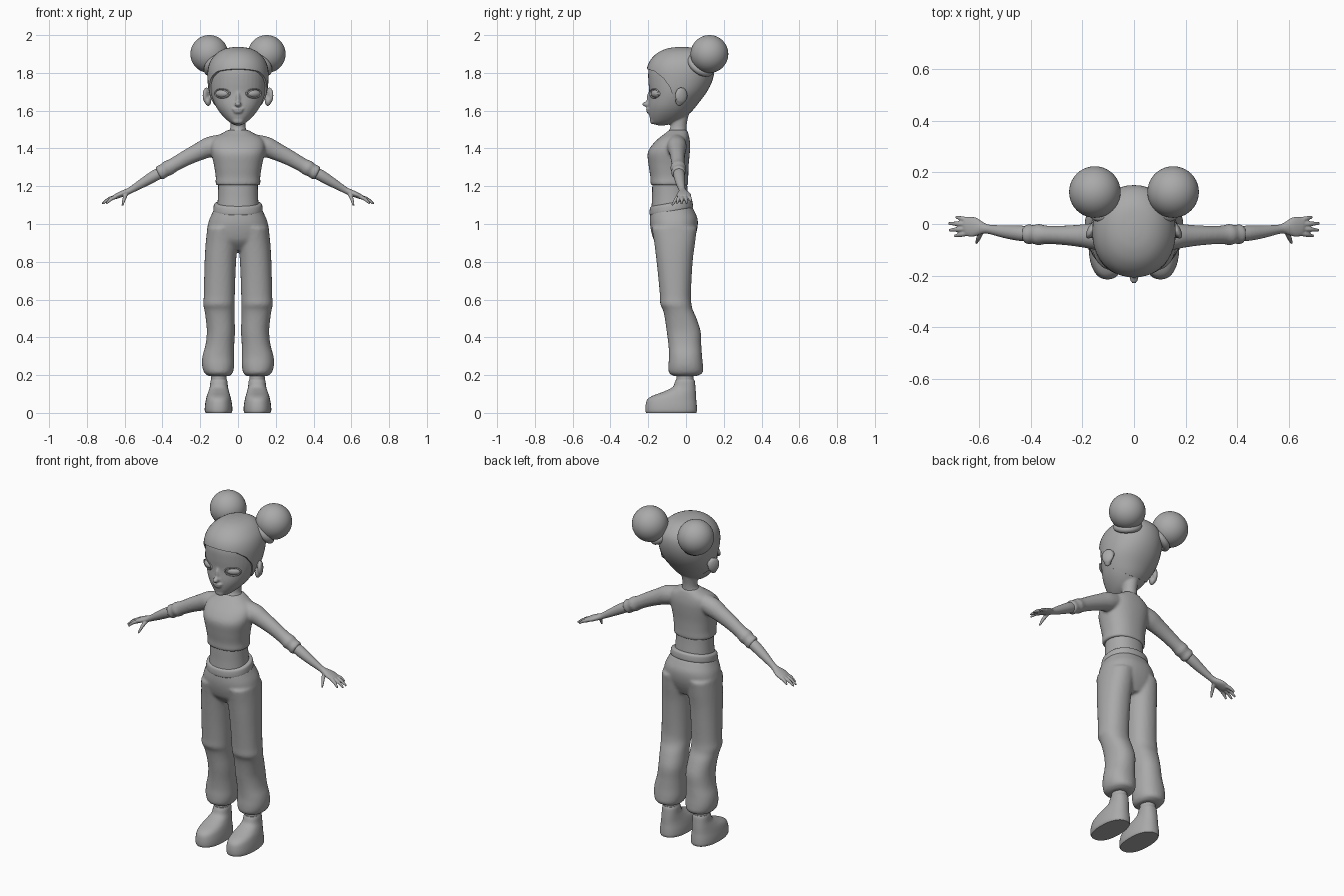
import bpy, bmesh, math
from mathutils import Vector

if "Cube" in bpy.data.objects:
    bpy.data.objects.remove(bpy.data.objects["Cube"])

GREY = bpy.data.materials.new("soft_grey")
GREY.diffuse_color = (0.4, 0.4, 0.4, 1)
GREY.use_nodes = True
GREY.node_tree.nodes["Principled BSDF"].inputs["Base Color"].default_value = GREY.diffuse_color


def spline(rows, steps=4):
    """Smooth a list of number tuples with a Catmull-Rom curve."""
    out = []
    for i in range(len(rows) - 1):
        a, b, c, d = (rows[max(0, min(len(rows) - 1, i + k))] for k in (-1, 0, 1, 2))
        for s in range(steps):
            t = s / steps
            out.append([0.5 * (2 * q + (r - p) * t + (2 * p - 5 * q + 4 * r - w) * t * t
                               + (3 * q - p - 3 * r + w) * t ** 3)
                        for p, q, r, w in zip(a, b, c, d)])
    return out + [list(rows[-1])]


def oval(n, p):
    for i in range(n):
        a = 2 * math.pi * i / n
        c, s = math.cos(a), math.sin(a)
        yield math.copysign(abs(c) ** (2 / p), c), math.copysign(abs(s) ** (2 / p), s)


def stack(rows, side=1, p=2.0, n=40, grow=0.0, tilt=0.0):
    """Level rings from rows of (z, x left, x right, y front, y back)."""
    rings = []
    for z, x0, x1, y0, y1 in spline(rows):
        cx, cy, rx, ry = (x0 + x1) / 2, (y0 + y1) / 2, (x1 - x0) / 2 + grow, (y1 - y0) / 2 + grow
        rings.append([Vector((side * (cx + rx * c), cy + ry * s, z + tilt * (cy + ry * s)))
                      for c, s in oval(n, p)])
    return rings


def wide(rows, **kw):
    """Centred stack from rows of (z, half width, y front, y back)."""
    return stack([(z, -w, w, a, b) for z, w, a, b in rows], **kw)


def tube(rows, side=1, n=20, steps=4):
    """Rings along a path of (x, y, z, horizontal radius, vertical radius)."""
    pts = spline(rows, steps)
    rings = []
    for i, (x, y, z, ra, rb) in enumerate(pts):
        d = Vector(pts[min(i + 1, len(pts) - 1)][:3]) - Vector(pts[max(i - 1, 0)][:3])
        u = d.cross(Vector((0, 0, 1))).normalized()
        v = u.cross(d).normalized()
        ring = [Vector((x, y, z)) + u * ra * c + v * rb * s for c, s in oval(n, 2)]
        rings.append([Vector((side * q.x, q.y, q.z)) for q in ring])
    return rings


def ball(cx, cy, cz, rx, ry, rz, turn=0.0, n=24):
    """Ellipsoid rings, turned about z."""
    rings = []
    for i in range(1, n // 2):
        a = math.pi * i / (n // 2)
        ring = []
        for c, s in oval(n, 2):
            x, y = rx * math.sin(a) * c, ry * math.sin(a) * s
            ring.append(Vector((cx + x * math.cos(turn) - y * math.sin(turn),
                                cy + x * math.sin(turn) + y * math.cos(turn), cz - rz * math.cos(a))))
        rings.append(ring)
    return rings


def build(name, parts, voxel=0, smooth=3):
    """Skin ring lists into one object, optionally fused by a voxel remesh."""
    bm = bmesh.new()
    for rings in parts:
        vs = [[bm.verts.new(q) for q in r] for r in rings]
        n = len(vs[0])
        for a, b in zip(vs, vs[1:]):
            for i in range(n):
                bm.faces.new((a[i], a[(i + 1) % n], b[(i + 1) % n], b[i]))
        bm.faces.new(vs[0][::-1])
        bm.faces.new(vs[-1])
    bmesh.ops.recalc_face_normals(bm, faces=bm.faces[:])
    me = bpy.data.meshes.new(name)
    bm.to_mesh(me)
    bm.free()
    ob = bpy.data.objects.new(name, me)
    bpy.context.collection.objects.link(ob)
    me.materials.append(GREY)
    finish(ob)
    if voxel:
        m = ob.modifiers.new("fuse", 'REMESH')
        m.mode, m.voxel_size, m.use_smooth_shade = 'VOXEL', voxel, True
        m = ob.modifiers.new("soften", 'SMOOTH')
        m.factor, m.iterations = 0.5, smooth
    return ob


def finish(ob):
    bpy.ops.object.select_all(action='DESELECT')
    ob.select_set(True)
    bpy.context.view_layer.objects.active = ob
    bpy.ops.object.shade_smooth_by_angle(angle=math.radians(45))


# Head with neck, ears, nose, lips and chin
skull = [(1.522, .012, -.15, -.11), (1.533, .036, -.178, -.07), (1.555, .064, -.19, -.02),
         (1.59, .096, -.197, .022), (1.63, .121, -.199, .055), (1.69, .144, -.194, .1),
         (1.75, .152, -.199, .13), (1.81, .151, -.199, .142), (1.86, .135, -.18, .134),
         (1.9, .1, -.14, .1), (1.922, .058, -.09, .055), (1.93, .01, -.04, -.01)]
neck = [(1.455, .07, -.11, 0), (1.48, .056, -.1, .003), (1.505, .042, -.085, .003),
        (1.54, .04, -.08, .006), (1.6, .045, -.08, .02)]
head = [wide(skull, p=2.1), wide(neck),
        ball(0, -.208, 1.634, .017, .024, .014),
        ball(0, -.195, 1.66, .011, .014, .04),
        ball(0, -.196, 1.608, .032, .016, .008),
        ball(0, -.195, 1.594, .026, .016, .008),
        ball(0, -.175, 1.546, .03, .016, .018)]
for s in (1, -1):
    head += [ball(s * .166, -.025, 1.68, .016, .036, .044, s * .45),
             ball(s * .158, -.035, 1.65, .016, .022, .026, s * .3)]
build("head", head, .006, 3)

# Eyes with lid rims
for s, tag in ((1, "left"), (-1, "right")):
    build(tag + "_eye", [ball(s * .082, -.157, 1.69, .041, .023, .022, s * .5)])
    bpy.ops.mesh.primitive_torus_add(major_radius=.042, minor_radius=.005, major_segments=32,
                                     minor_segments=8, location=(s * .083, -.168, 1.691),
                                     rotation=(math.pi / 2, 0, s * .5))
    lid = bpy.context.object
    lid.name = tag + "_eyelid"
    lid.scale = (1.05, .58, 1)
    lid.data.materials.append(GREY)
    finish(lid)

# Hair cap trimmed along the hairline
hair = build("hair", [wide(skull, p=2.1, grow=.009)])
for v in hair.data.vertices:
    v.co.z += .007
line = [(-.4, 1.83), (-.215, 1.823), (-.165, 1.808), (-.12, 1.772), (-.085, 1.725), (-.07, 1.68),
        (-.06, 1.64), (-.02, 1.612), (.01, 1.59), (.06, 1.57), (.06, 1.4), (-.4, 1.4)]
cutter = build("hairline_cutter", [[[Vector((x, y, z)) for y, z in line] for x in (-.4, .4)]])
cutter.hide_render = True
trim = hair.modifiers.new("trim", 'BOOLEAN')
trim.operation, trim.object, trim.solver = 'DIFFERENCE', cutter, 'EXACT'
finish(hair)
bpy.ops.object.modifier_apply(modifier="trim")
bpy.data.objects.remove(cutter)
finish(hair)

# Hair buns and ties
for s, tag in ((1, "left"), (-1, "right")):
    bpy.ops.mesh.primitive_uv_sphere_add(segments=40, ring_count=24, radius=.1,
                                         location=(s * .152, .124, 1.9))
    bun = bpy.context.object
    bun.name = tag + "_bun"
    axis = Vector((s * .5, .52, .69))
    bpy.ops.mesh.primitive_torus_add(major_radius=.058, minor_radius=.021, major_segments=40,
                                     minor_segments=14, location=(s * .11, .078, 1.842),
                                     rotation=axis.to_track_quat('Z', 'Y').to_euler())
    tie = bpy.context.object
    tie.name = tag + "_hair_tie"
    for ob in (bun, tie):
        ob.data.materials.append(GREY)
        finish(ob)

# Crop top with sleeves
top = [wide([(1.205, .112, -.182, .006), (1.213, .119, -.188, .012), (1.25, .118, -.189, .012),
             (1.31, .127, -.198, .014), (1.375, .141, -.203, .02), (1.42, .143, -.178, .022),
             (1.455, .127, -.143, .018), (1.48, .085, -.11, .012), (1.497, .055, -.09, .006)], p=2.3)]
sleeve = [(.09, -.05, 1.425, .05, .05), (.15, -.048, 1.408, .052, .054), (.2, -.046, 1.386, .045, .048),
          (.27, -.044, 1.352, .038, .042), (.34, -.042, 1.313, .036, .038), (.37, -.041, 1.296, .042, .042),
          (.39, -.04, 1.284, .036, .037), (.41, -.04, 1.273, .04, .04), (.422, -.04, 1.267, .034, .035)]
build("crop_top", top + [tube(sleeve, s) for s in (1, -1)], .008, 4)

# Waist
build("waist", [wide([(1.06, .112, -.185, .02), (1.13, .107, -.18, .013), (1.18, .105, -.179, .008),
                      (1.23, .105, -.178, .005)], p=2.2)])

# Forearms and hands
arm = [(.38, -.04, 1.288, .028, .028), (.44, -.036, 1.256, .03, .03), (.5, -.03, 1.22, .025, .025),
       (.56, -.021, 1.184, .018, .018), (.585, -.017, 1.171, .022, .017), (.62, -.012, 1.157, .038, .016),
       (.65, -.009, 1.144, .037, .013), (.662, -.009, 1.139, .03, .009)]
fingers = [((.645, -.035, 1.145), (.697, -.047, 1.108)), ((.65, -.018, 1.143), (.718, -.024, 1.106)),
           ((.65, 0, 1.143), (.72, .002, 1.108)), ((.645, .015, 1.143), (.692, .027, 1.118)),
           ((.592, -.028, 1.158), (.612, -.074, 1.098))]
for s, tag in ((1, "left"), (-1, "right")):
    parts = [tube(arm, s)]
    for a, b in fingers:
        mid = [(p + q) / 2 for p, q in zip(a, b)]
        mid[2] += .006
        parts.append(tube([(*a, .0105, .0105), (*mid, .0095, .0095), (*b, .005, .005)], s, n=12))
    build(tag + "_arm", parts, .0035, 2)

# Waistband, tilted up toward the back
build("waistband", [wide([(1.075, .12, -.184, .028), (1.082, .13, -.192, .036), (1.1, .13, -.193, .036),
                          (1.118, .126, -.19, .032), (1.125, .116, -.182, .022)], p=2.2, tilt=.17)])

# Trousers
hips = [(.87, .1, -.12, .02), (.92, .155, -.165, .045), (.97, .163, -.183, .06), (1.02, .155, -.191, .062),
        (1.06, .138, -.19, .047), (1.09, .124, -.186, .032)]
leg = [(.195, .045, .155, -.065, .055), (.212, .028, .178, -.09, .088), (.25, .02, .19, -.093, .09),
       (.3, .02, .188, -.09, .085), (.36, .02, .172, -.093, .081), (.43, .016, .165, -.102, .078),
       (.5, .018, .171, -.112, .056), (.545, .018, .178, -.122, .036), (.575, .018, .184, -.136, .029),
       (.62, .017, .181, -.138, .026), (.72, .014, .179, -.147, .03), (.82, .009, .176, -.158, .037),
       (.9, .002, .171, -.168, .048), (.98, 0, .163, -.182, .058)]
build("trousers", [wide(hips, p=2.3, tilt=.08)] + [stack(leg, s, p=2.2) for s in (1, -1)], .009, 3)

# Ankles and shoes
ankle = [(.14, .06, .142, -.05, .04), (.18, .06, .142, -.05, .04), (.23, .062, .14, -.05, .04)]
shoe = [(0, .034, .171, -.211, .054), (.012, .03, .176, -.215, .058), (.04, .031, .175, -.214, .057),
        (.07, .036, .17, -.205, .054), (.09, .041, .165, -.178, .053), (.11, .047, .158, -.125, .052),
        (.135, .053, .15, -.073, .05), (.165, .056, .146, -.058, .047), (.178, .06, .142, -.052, .042)]
for s, tag in ((1, "left"), (-1, "right")):
    build(tag + "_ankle", [stack(ankle, s)])
    build(tag + "_shoe", [stack(shoe, s, p=2.3)])
